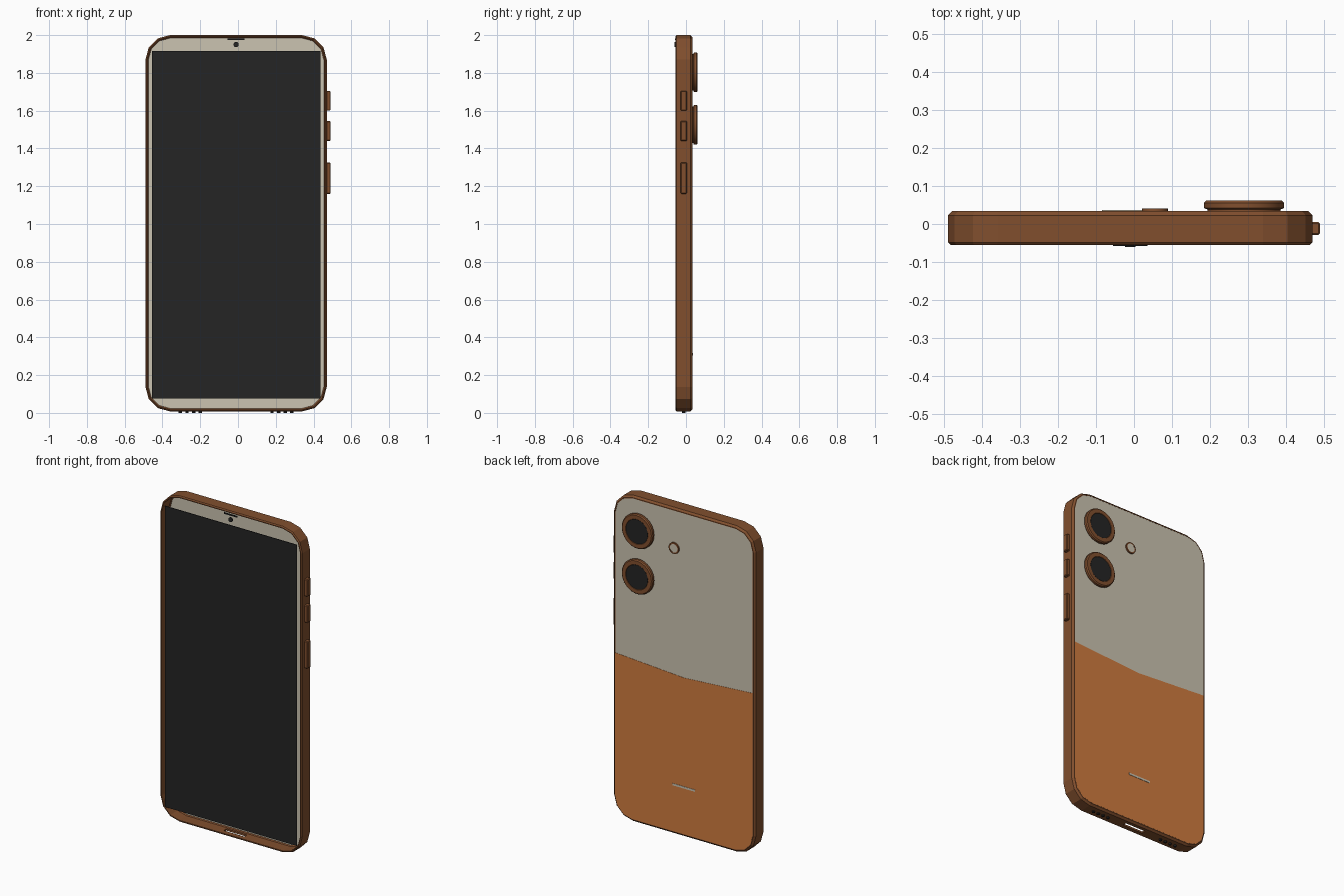
import bpy, bmesh, math
from mathutils import Matrix, Vector

if "Cube" in bpy.data.objects:
    bpy.data.objects.remove(bpy.data.objects["Cube"])

CX, X0, X1, Z0, Z1, R = -0.01, -0.49, 0.47, 0.008, 2.0, 0.13


def material(name, rgb):
    m = bpy.data.materials.new(name)
    m.diffuse_color = (*rgb, 1)
    m.use_nodes = True
    m.node_tree.nodes["Principled BSDF"].inputs["Base Color"].default_value = m.diffuse_color
    return m


BROWN = material("brown metal", (0.22, 0.078, 0.027))
BEIGE = material("warm beige", (0.60, 0.55, 0.44))
ORANGE = material("burnt orange", (0.63, 0.20, 0.05))
BLACK = material("black glass", (0.018, 0.018, 0.018))


def finish(name, bm, mat, smooth=False):
    bmesh.ops.recalc_face_normals(bm, faces=bm.faces)
    me = bpy.data.meshes.new(name)
    bm.to_mesh(me)
    bm.free()
    ob = bpy.data.objects.new(name, me)
    bpy.context.collection.objects.link(ob)
    me.materials.append(mat)
    if smooth:
        bpy.ops.object.select_all(action='DESELECT')
        ob.select_set(True)
        bpy.context.view_layer.objects.active = ob
        bpy.ops.object.shade_smooth_by_angle(angle=math.radians(30))
    return ob


def outline(inset):
    """Body outline in x, z with three-sided corners, counter-clockwise."""
    pts, r = [], R - inset
    centres = [(X1 - R, Z1 - R), (X0 + R, Z1 - R), (X0 + R, Z0 + R), (X1 - R, Z0 + R)]
    for q, (cx, cz) in enumerate(centres):
        for k in range(4):
            a = math.radians(90 * q + 30 * k)
            pts.append((cx + r * math.cos(a), cz + r * math.sin(a)))
    return pts


def prism(name, pts, y0, y1, mat):
    bm = bmesh.new()
    a = [bm.verts.new((x, y0, z)) for x, z in pts]
    b = [bm.verts.new((x, y1, z)) for x, z in pts]
    bm.faces.new(a)
    bm.faces.new(b[::-1])
    for i in range(len(pts)):
        j = (i + 1) % len(pts)
        bm.faces.new((a[i], b[i], b[j], a[j]))
    return finish(name, bm, mat)


def box(name, lo, hi, mat, bevel=0):
    lo, hi = Vector(lo), Vector(hi)
    bm = bmesh.new()
    bmesh.ops.create_cube(bm, size=1)
    for v in bm.verts:
        v.co = Vector([c * s for c, s in zip(v.co, hi - lo)]) + (lo + hi) / 2
    if bevel:
        bmesh.ops.bevel(bm, geom=bm.edges[:], offset=bevel, segments=1, affect='EDGES')
    return finish(name, bm, mat)


def lathe(name, profile, x, z, mat, n=32):
    """Revolve (radius, y) points around a y axis through x, z; ends are capped."""
    bm = bmesh.new()
    rings = [[bm.verts.new((x + r * math.cos(2 * math.pi * i / n), y,
                            z + r * math.sin(2 * math.pi * i / n))) for i in range(n)]
             for r, y in profile]
    for a, b in zip(rings, rings[1:]):
        for i in range(n):
            j = (i + 1) % n
            bm.faces.new((a[i], a[j], b[j], b[i]))
    bm.faces.new(rings[0])
    bm.faces.new(rings[-1])
    return finish(name, bm, mat, True)


# frame: a closed hollow band, open at the front
bm = bmesh.new()
section = [(0.006, -0.055), (0, -0.049), (0, 0.023), (0.011, 0.034), (0.016, 0.034),
           (0.016, 0.022), (0.011, 0.016), (0.011, -0.055)]
rings = [[bm.verts.new((x, y, z)) for x, z in outline(i)] for i, y in section]
for k, a in enumerate(rings):
    b = rings[(k + 1) % len(rings)]
    for i in range(len(a)):
        j = (i + 1) % len(a)
        bm.faces.new((a[i], a[j], b[j], b[i]))
frame = finish("frame", bm, BROWN)

# charging slot cut through the bottom wall
cutter = box("slot_cutter", (CX - 0.07, -0.024, -0.03), (CX + 0.07, 0.002, 0.035), BROWN)
cutter.hide_render = True
cutter.hide_viewport = False
cutter.display_type = 'WIRE'
mod = frame.modifiers.new("charging_slot", 'BOOLEAN')
mod.operation = 'DIFFERENCE'
mod.solver = 'EXACT'
mod.object = cutter

# speaker holes along the bottom
for side in (-1, 1):
    for k in range(4):
        x = CX + side * (0.19 + 0.035 * k)
        bm = bmesh.new()
        bmesh.ops.create_cone(bm, cap_ends=True, segments=12, radius1=0.009, radius2=0.009,
                              depth=0.01, matrix=Matrix.Translation((x, -0.011, 0.005)))
        finish("speaker_hole", bm, BLACK, True)

# back panel, with the lower half covered by an orange plate with a shallow V top
prism("back_panel", outline(0.0155), 0.023, 0.033, BEIGE)
low = [p for p in outline(0.0155) if p[1] < 1]
xl, xr = X0 + 0.0155, X1 - 0.0155
prism("lower_back_cover", low + [(xr, 1.01), (CX, 0.98), (xl, 1.01)], 0.0328, 0.0345, ORANGE)
box("back_bar", (CX - 0.075, 0.034, 0.304), (CX + 0.075, 0.0365, 0.316), BEIGE)

# screen, front camera and earpiece
box("screen", (-0.456, -0.056, 0.075), (0.437, -0.052, 1.915), BLACK)
lathe("front_camera", [(0.014, -0.054), (0.014, -0.06)], CX, 1.95, BLACK, 16)
box("earpiece", (CX - 0.045, -0.058, 1.975), (CX + 0.045, -0.053, 1.983), BLACK)

# rear cameras
for z in (1.803, 1.525):
    lathe("camera_ring", [(0.096, 0.032), (0.096, 0.038), (0.105, 0.042), (0.105, 0.056),
                          (0.099, 0.062), (0.076, 0.062), (0.073, 0.058)], 0.29, z, BROWN)
    lathe("camera_lens", [(0.074, 0.057), (0.074, 0.0605)], 0.29, z, BLACK)

# flash
lathe("flash_ring", [(0.034, 0.032), (0.034, 0.041), (0.026, 0.041), (0.026, 0.038)],
      0.055, 1.757, BROWN, 24)
lathe("flash_lens", [(0.0265, 0.036), (0.0265, 0.0395)], 0.055, 1.757, BEIGE, 24)

# side buttons
for z0, z1 in ((1.60, 1.705), (1.44, 1.545), (1.16, 1.325)):
    box("side_button", (0.462, -0.029, z0), (0.49, 0.005, z1), BROWN, 0.004)
